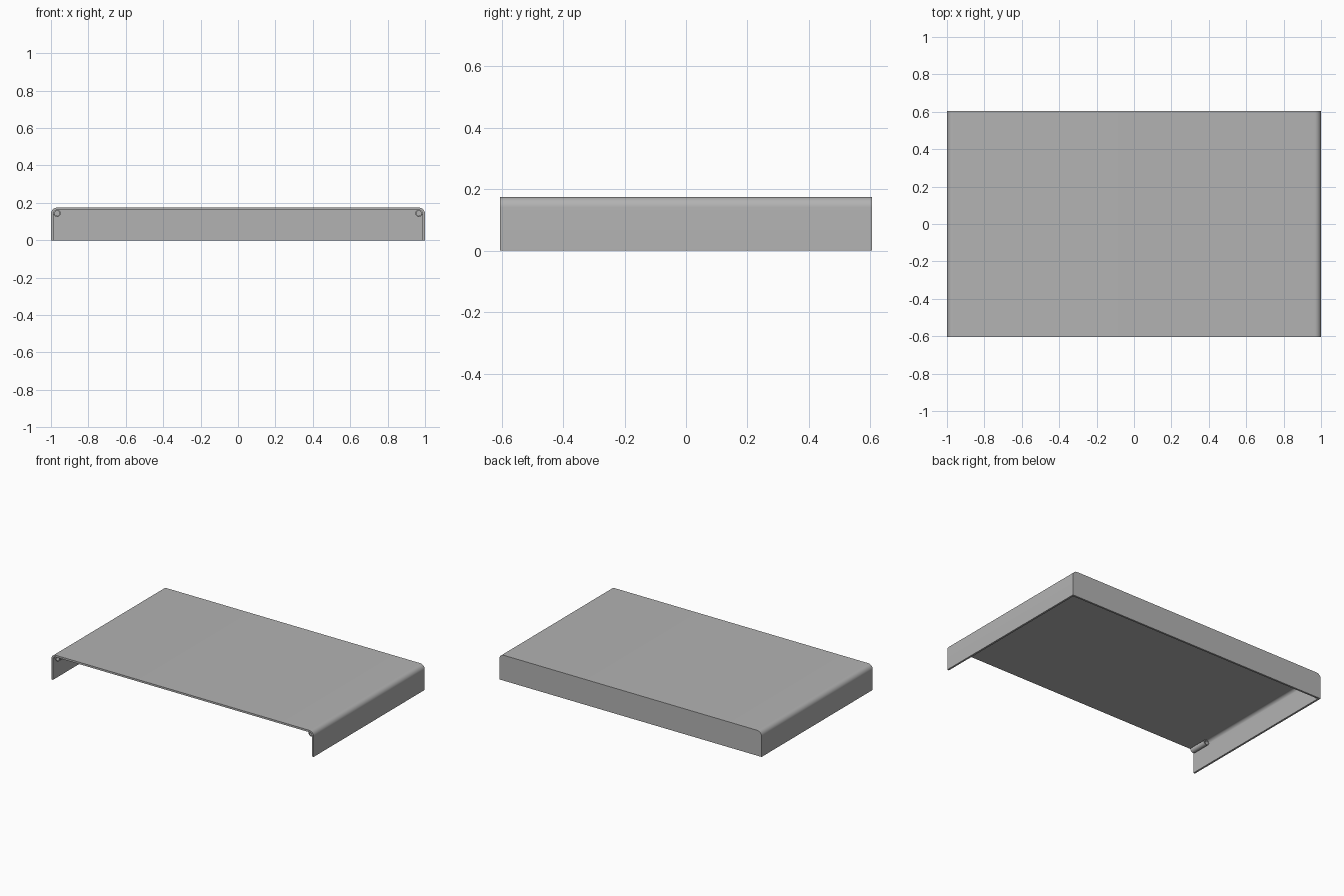
import bpy
import bmesh
from math import cos, sin, pi, radians

cube = bpy.data.objects.get("Cube")
if cube:
    bpy.data.objects.remove(cube, do_unlink=True)

HALF_W, HALF_D, HEIGHT = 1.0, 0.605, 0.175
WALL, RADIUS = 0.013, 0.034

grey = bpy.data.materials.new("light grey")
grey.use_nodes = True
colour = (0.45, 0.45, 0.45, 1)
grey.diffuse_color = colour
grey.node_tree.nodes["Principled BSDF"].inputs["Base Color"].default_value = colour


def arch(inset, steps=10):
    """Outline of the cover in x and z, open at the bottom, offset inwards."""
    r = RADIUS - inset
    cx, cz = HALF_W - RADIUS, HEIGHT - RADIUS
    angles = [pi / 2 * i / steps for i in range(steps + 1)]
    right = [(HALF_W - inset, 0)] + [(cx + r * cos(a), cz + r * sin(a)) for a in angles]
    return right + [(-x, z) for x, z in reversed(right)]


def extrude_profile(name, outline, y0, y1, hole=None):
    """Solid along y; with a hole outline it becomes a ring-shaped tube."""
    bm = bmesh.new()

    def ring(points, y):
        return [bm.verts.new((x, y, z)) for x, z in points]

    n = len(outline)
    front, back = ring(outline, y0), ring(outline, y1)
    pairs = [(front, back)]
    if hole:
        in_front, in_back = ring(hole, y0), ring(hole, y1)
        pairs += [(in_back, in_front), (in_front, front), (back, in_back)]
    else:
        bm.faces.new(front)
        bm.faces.new(back)
    for a, b in pairs:
        for i in range(n):
            j = (i + 1) % n
            bm.faces.new((a[i], a[j], b[j], b[i]))
    bmesh.ops.recalc_face_normals(bm, faces=bm.faces)
    mesh = bpy.data.meshes.new(name)
    bm.to_mesh(mesh)
    bm.free()
    obj = bpy.data.objects.new(name, mesh)
    bpy.context.collection.objects.link(obj)
    mesh.materials.append(grey)
    bpy.ops.object.select_all(action="DESELECT")
    obj.select_set(True)
    bpy.context.view_layer.objects.active = obj
    bpy.ops.object.shade_smooth_by_angle(angle=radians(30))
    return obj


def circle(x, z, r, n=24):
    return [(x + r * cos(2 * pi * i / n), z + r * sin(2 * pi * i / n)) for i in range(n)]


# Folded sheet: top and both sides with rounded upper edges
shell = arch(0) + arch(WALL)[::-1]
extrude_profile("cover_shell", shell, -HALF_D, HALF_D - WALL)

# Closed back panel
extrude_profile("back_panel", arch(0), HALF_D - WALL, HALF_D)

# Small hollow pins in the front upper corners
for side, label in ((1, "left"), (-1, "right")):
    x, z = side * 0.967, 0.144
    extrude_profile(label + "_pin", circle(x, z, 0.019), -0.585, -0.455,
                    hole=circle(x, z, 0.013))
